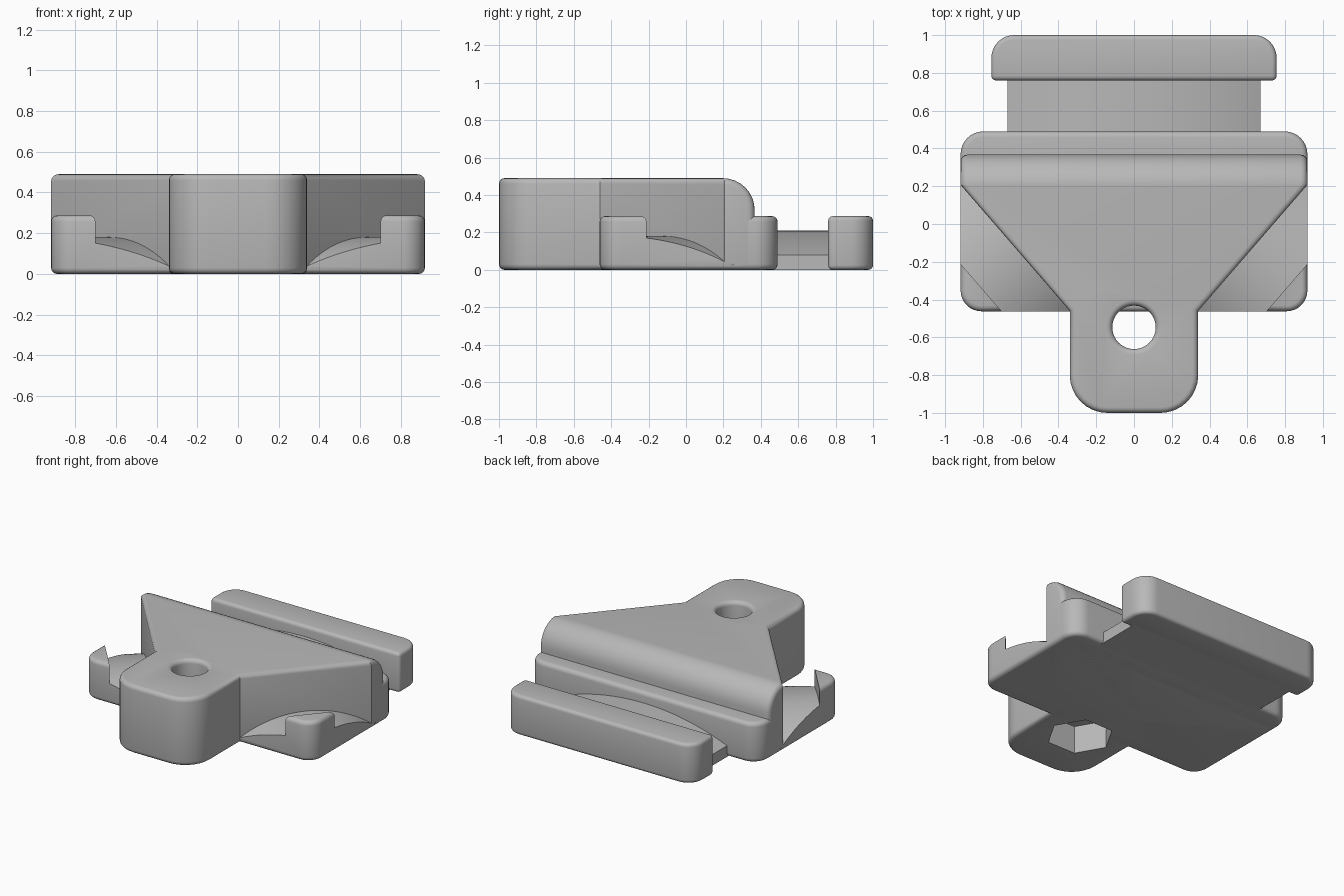
import bpy, bmesh
from math import pi, sin, cos, sqrt, radians
from mathutils import Vector

cube = bpy.data.objects.get("Cube")
if cube:
    bpy.data.objects.remove(cube)

grey = bpy.data.materials.new("plain grey")
grey.use_nodes = True
grey.diffuse_color = (0.48, 0.48, 0.48, 1)
grey.node_tree.nodes["Principled BSDF"].inputs["Base Color"].default_value = grey.diffuse_color


def rounded(corners, steps=8):
    """Outline from (x, y, radius); radii apply to right-angled corners."""
    out = []
    pts = [Vector(c[:2]) for c in corners]
    for i, (x, y, r) in enumerate(corners):
        p = pts[i]
        if r == 0:
            out.append(p)
            continue
        u = (pts[i - 1] - p).normalized()
        v = (pts[(i + 1) % len(pts)] - p).normalized()
        c = p + (u + v) * r
        for k in range(steps + 1):
            a = k / steps * pi / 2
            out.append(c - (v * cos(a) + u * sin(a)) * r)
    return out


def loft(name, loops, bevel=0.0):
    """Capped solid through equal-length loops, convex sharp edges rounded."""
    bm = bmesh.new()
    rings = [[bm.verts.new(p) for p in loop] for loop in loops]
    n = len(rings[0])
    for a, b in zip(rings, rings[1:]):
        for i in range(n):
            j = (i + 1) % n
            bm.faces.new((a[i], a[j], b[j], b[i]))
    bm.faces.new(rings[0])
    bm.faces.new(rings[-1])
    bmesh.ops.recalc_face_normals(bm, faces=bm.faces)
    if bevel:
        sharp = [e for e in bm.edges if e.calc_face_angle_signed(0) > radians(30)]
        bmesh.ops.bevel(bm, geom=sharp, offset=bevel, segments=4,
                        profile=0.5, affect='EDGES', clamp_overlap=True)
    mesh = bpy.data.meshes.new(name)
    bm.to_mesh(mesh)
    bm.free()
    mesh.materials.append(grey)
    ob = bpy.data.objects.new(name, mesh)
    bpy.context.collection.objects.link(ob)
    return ob


def prism(name, outline, z0, z1, bevel=0.0):
    return loft(name, [[(p[0], p[1], z) for p in outline] for z in (z0, z1)], bevel)


def combine(ob, other, operation):
    """Apply a boolean and remove the helper."""
    mod = ob.modifiers.new("shape", 'BOOLEAN')
    mod.object, mod.operation, mod.solver = other, operation, 'EXACT'
    bpy.context.view_layer.update()
    graph = bpy.context.evaluated_depsgraph_get()
    mesh = bpy.data.meshes.new_from_object(ob.evaluated_get(graph))
    ob.modifiers.clear()
    ob.data = mesh
    bpy.data.objects.remove(other)


def mirrored(half):
    return half + [(-x, y, r) for x, y, r in reversed(half)]


# Tall wedge body with a tongue at the front
body = prism("wedge_body", rounded(mirrored(
    [(0.34, -1.0, 0.2), (0.34, -0.46, 0), (1.094, 0.41, 0), (1.094, 0.6, 0)])),
    0, 0.49, 0.03)
side = rounded([(-1.2, 0, 0), (0.367, 0, 0), (0.367, 0.49, 0.17), (-1.2, 0.49, 0)])
slab = loft("body_limit", [[(x, p[0], p[1]) for p in side] for x in (-0.918, 0.918)], 0.035)
combine(body, slab, 'INTERSECT')


# Bolt hole with rounded mouth, and hexagonal nut recess underneath
def ring(r, z, n=40):
    return [(r * cos(2 * pi * i / n), -0.547 + r * sin(2 * pi * i / n), z) for i in range(n)]


mouth = [ring(0.115 + 0.03 * (1 - cos(a)), 0.46 + 0.03 * sin(a))
         for a in (k * pi / 10 for k in range(6))]
hole = loft("hole_cutter", [ring(0.115, -0.1)] + mouth + [ring(0.145, 0.6)])
combine(body, hole, 'DIFFERENCE')
recess = loft("nut_cutter", [ring(0.22, z, 6) for z in (-0.1, 0.2)])
combine(body, recess, 'DIFFERENCE')

# Low base plate
base = prism("base_plate", rounded(mirrored(
    [(0.918, -0.462, 0.11), (0.918, 0.49, 0.12)])), 0, 0.287, 0.03)

# Crowned grooves between the wedge and the front corner stops
for s in (-1, 1):
    along = Vector((0.655, 0.756))
    out = Vector((0.756, -0.655))
    mid = Vector((0.63, -0.125))
    R = 0.77
    section = [(t, 0.18 - R + sqrt(R * R - t * t))
               for t in (-0.55 + 1.1 * k / 32 for k in range(33))]
    section += [(0.55, 0.6), (-0.55, 0.6)]
    loops = []
    for n in (-0.03, 0.274):
        pts = [(mid + along * t + out * n, z) for t, z in section]
        loops.append([(s * p.x, p.y, z) for p, z in pts])
    combine(base, loft("groove_cutter", loops), 'DIFFERENCE')

# Clear the base plate out of the nut recess
clear = loft("nut_clear", [ring(0.22, z, 6) for z in (-0.1, 0.2)])
combine(base, clear, 'DIFFERENCE')

# Arched neck behind the base
R, half = 1.79, 0.67
arch = [(x, 0.21 - R + sqrt(R * R - x * x))
        for x in (-half + 2 * half * k / 32 for k in range(33))]
arch += [(half, 0), (-half, 0)]
neck = loft("arched_neck", [[(x, y, z) for x, z in arch] for y in (0.45, 0.8)])

# Rear rail
rail = prism("rear_rail", rounded(mirrored(
    [(0.755, 0.76, 0), (0.755, 1.0, 0.12)])), 0, 0.287, 0.025)

# Smooth shading with crisp edges
for ob in (body, base, neck, rail):
    bpy.ops.object.select_all(action='DESELECT')
    ob.select_set(True)
    bpy.context.view_layer.objects.active = ob
    bpy.ops.object.shade_smooth_by_angle(angle=radians(30))
